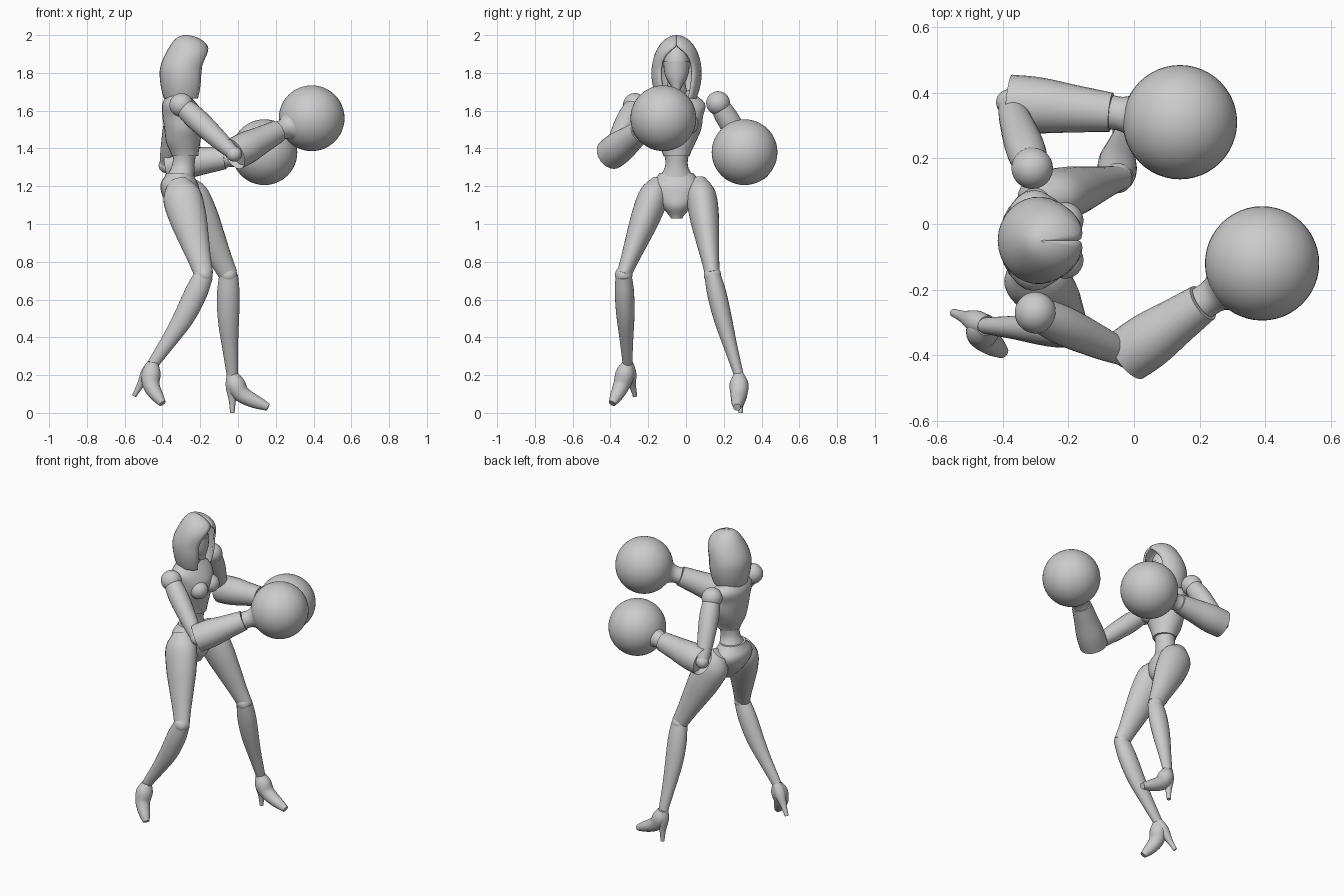
import bpy, bmesh
from math import sin, cos, pi, sqrt
from mathutils import Vector

if "Cube" in bpy.data.objects:
    bpy.data.objects.remove(bpy.data.objects["Cube"])

GREY = (.6, .6, .6, 1)
clay = bpy.data.materials.new("light grey")
clay.use_nodes = True
clay.diffuse_color = GREY
clay.node_tree.nodes["Principled BSDF"].inputs["Base Color"].default_value = GREY

SIDES = 24
STEPS = 20
MIDDLE = -.05


def sample(values, t):
    """Smooth curve through evenly spaced numbers or vectors, t from nought to one."""
    last = len(values) - 1
    i = min(int(t * last), last - 1)
    f = t * last - i
    before, start, end, after = (values[max(0, min(last, k))] for k in range(i - 1, i + 3))
    leave = (end - before) * .5
    arrive = (after - start) * .5
    ease = f * f * (3 - 2 * f)
    return start + (end - start) * ease + leave * (f * (1 - f) ** 2) - arrive * (f * f * (1 - f))


def finish(obj):
    obj.data.materials.append(clay)
    bpy.ops.object.select_all(action='DESELECT')
    obj.select_set(True)
    bpy.context.view_layer.objects.active = obj
    bpy.ops.object.shade_smooth_by_angle(angle=pi / 4)
    return obj


def skin(name, rings, closed=True, recess=0):
    """Bridge rings of points; closed rings get end caps, the first optionally hollowed."""
    bm = bmesh.new()
    loops = [[bm.verts.new(point) for point in ring] for ring in rings]
    count = len(rings[0])
    for low, high in zip(loops, loops[1:]):
        for i in range(count if closed else count - 1):
            j = (i + 1) % count
            bm.faces.new((low[i], low[j], high[j], high[i]))
    if closed:
        start_cap = bm.faces.new(loops[0][::-1])
        bm.faces.new(loops[-1])
    bmesh.ops.recalc_face_normals(bm, faces=bm.faces)
    if recess:
        bmesh.ops.inset_region(bm, faces=[start_cap], thickness=recess / 3)
        bmesh.ops.translate(bm, verts=start_cap.verts, vec=-start_cap.normal * recess)
    mesh = bpy.data.meshes.new(name)
    bm.to_mesh(mesh)
    bm.free()
    obj = bpy.data.objects.new(name, mesh)
    bpy.context.collection.objects.link(obj)
    return finish(obj)


def oval(centre, across, along):
    turns = [2 * pi * k / SIDES for k in range(SIDES)]
    return [centre + across * cos(a) + along * sin(a) for a in turns]


def limb(name, joints, radii, flat=1, recess=0):
    """Tube through the joints, with its radius following an even list."""
    path = [sample(joints, i / STEPS) for i in range(STEPS + 1)]
    rings = []
    for i, point in enumerate(path):
        heading = (path[min(i + 1, STEPS)] - path[max(i - 1, 0)]).normalized()
        across = Vector((0, 1, 0)).cross(heading).normalized()
        radius = sample(radii, i / STEPS)
        rings.append(oval(point, across * radius, heading.cross(across) * radius * flat))
    return skin(name, rings, recess=recess)


def stack(name, bottom, top, centres, depths, widths):
    """Upright part made of level ovals at even heights."""
    rings = []
    for i in range(STEPS + 1):
        t = i / STEPS
        centre = Vector((sample(centres, t), MIDDLE, bottom + (top - bottom) * t))
        rings.append(oval(centre, Vector((sample(depths, t), 0, 0)), Vector((0, sample(widths, t), 0))))
    return skin(name, rings)


def ball(name, centre, size, stretch=(1, 1, 1)):
    bpy.ops.mesh.primitive_uv_sphere_add(segments=2 * SIDES, ring_count=SIDES, radius=size, location=centre)
    obj = bpy.context.object
    obj.name = name
    obj.scale = stretch
    return finish(obj)


# Hood: open sheet around the head, its front opening closing towards the peak
hood_rings = []
for step in range(-STEPS, STEPS):
    rise = sin(step / STEPS * pi / 2) if step > 0 else step / STEPS * .68
    lift = max(rise, 0)
    width = .133 * (sqrt(1 - rise ** 2) if rise > 0 else 1 - .45 * rise ** 2)
    depth = .125 * (sqrt(1 - rise ** 3) if rise > 0 else 1 - .4 * rise ** 2)
    centre = -.29 + .15 * lift ** 2 * (1.1 - lift)
    gap = max(.01, .7 - 1.8 * lift ** 3)
    turns = [gap + 2 * (pi - gap) * k / SIDES for k in range(SIDES + 1)]
    hood_rings.append([(centre + depth * cos(a), MIDDLE + width * sin(a), 1.8 + .2 * rise) for a in turns])
peak = Vector((-.28, MIDDLE, 2))
hood_rings.append([peak.lerp(Vector(point), .01) for point in hood_rings[-1]])
hood = skin("hood", hood_rings, closed=False)
wall = hood.modifiers.new("cloth thickness", 'SOLIDIFY')
wall.thickness = .012
wall.offset = -1

# Head, mask and neck
ball("head", (-.27, MIDDLE, 1.84), .12, (.62, .56, 1))
stack("mask", 1.71, 1.86, (-.23, -.26, -.27), (.02, .065, .08), (.02, .06, .07))
stack("neck", 1.64, 1.78, (-.31, -.28), (.05, .045), (.06, .045))

# Trunk
stack("chest", 1.36, 1.71, (-.28, -.29, -.29, -.29, -.31, -.32),
      (.07, .09, .1, .11, .09, .04), (.07, .1, .13, .14, .15, .07))
stack("waist", 1.22, 1.4, (-.31, -.29, -.28), (.08, .06, .06), (.1, .06, .07))
stack("pelvis", 1.03, 1.27, (-.27, -.28, -.3, -.31, -.31),
      (.03, .08, .1, .1, .07), (.03, .08, .13, .14, .09))

# Joint positions of the pose
right_pose = dict(
    bust=(-.21, -.11, 1.53), shoulder=(-.3, -.27, 1.63), elbow=(-.02, -.4, 1.37),
    wrist=(.21, -.24, 1.49), glove=(.39, -.12, 1.56),
    hip=(-.32, -.14, 1.23), knee=(-.18, -.33, .73), calf=(-.29, -.32, .5),
    ankle=(-.45, -.31, .26), instep=(-.46, -.34, .15), toe=(-.4, -.39, .05), heel=(-.55, -.27, .09))
left_pose = dict(
    bust=(-.21, .01, 1.53), shoulder=(-.31, .17, 1.64), elbow=(-.38, .37, 1.31),
    wrist=(-.07, .34, 1.35), glove=(.14, .31, 1.38),
    hip=(-.3, .07, 1.23), knee=(-.05, .14, .73), calf=(-.05, .2, .48),
    ankle=(-.03, .28, .2), instep=(.02, .28, .1), toe=(.16, .27, .03), heel=(-.03, .29, 0))

for side, pose in (("right_", right_pose), ("left_", left_pose)):
    at = {joint: Vector(place) for joint, place in pose.items()}

    # Bust, arm, flared forearm and round glove
    ball(side + "bust", at["bust"], .056)
    ball(side + "shoulder", at["shoulder"], .063)
    limb(side + "upper_arm", [at["shoulder"], at["elbow"]], (.05, .06, .05, .035))
    ball(side + "elbow", at["elbow"], .04)
    limb(side + "forearm", [at["elbow"], at["wrist"]], (.085, .085, .07, .06), recess=.03)
    limb(side + "glove_cuff", [at["wrist"], at["wrist"].lerp(at["glove"], .4)], (.052, .055, .09))
    ball(side + "glove", at["glove"], .174)

    # Leg
    limb(side + "thigh", [at["hip"], at["knee"]], (.05, .1, .1, .08, .06, .05), flat=.78)
    ball(side + "knee", at["knee"], .046)
    limb(side + "shin", [at["knee"], at["calf"], at["ankle"]], (.05, .06, .055, .04, .03), flat=.85)

    # High-heeled shoe
    limb(side + "shoe", [at["ankle"], at["instep"], at["toe"]], (.03, .05, .045, .035, .02))
    limb(side + "shoe_heel", [at["ankle"], at["heel"]], (.03, .035, .018, .012))
